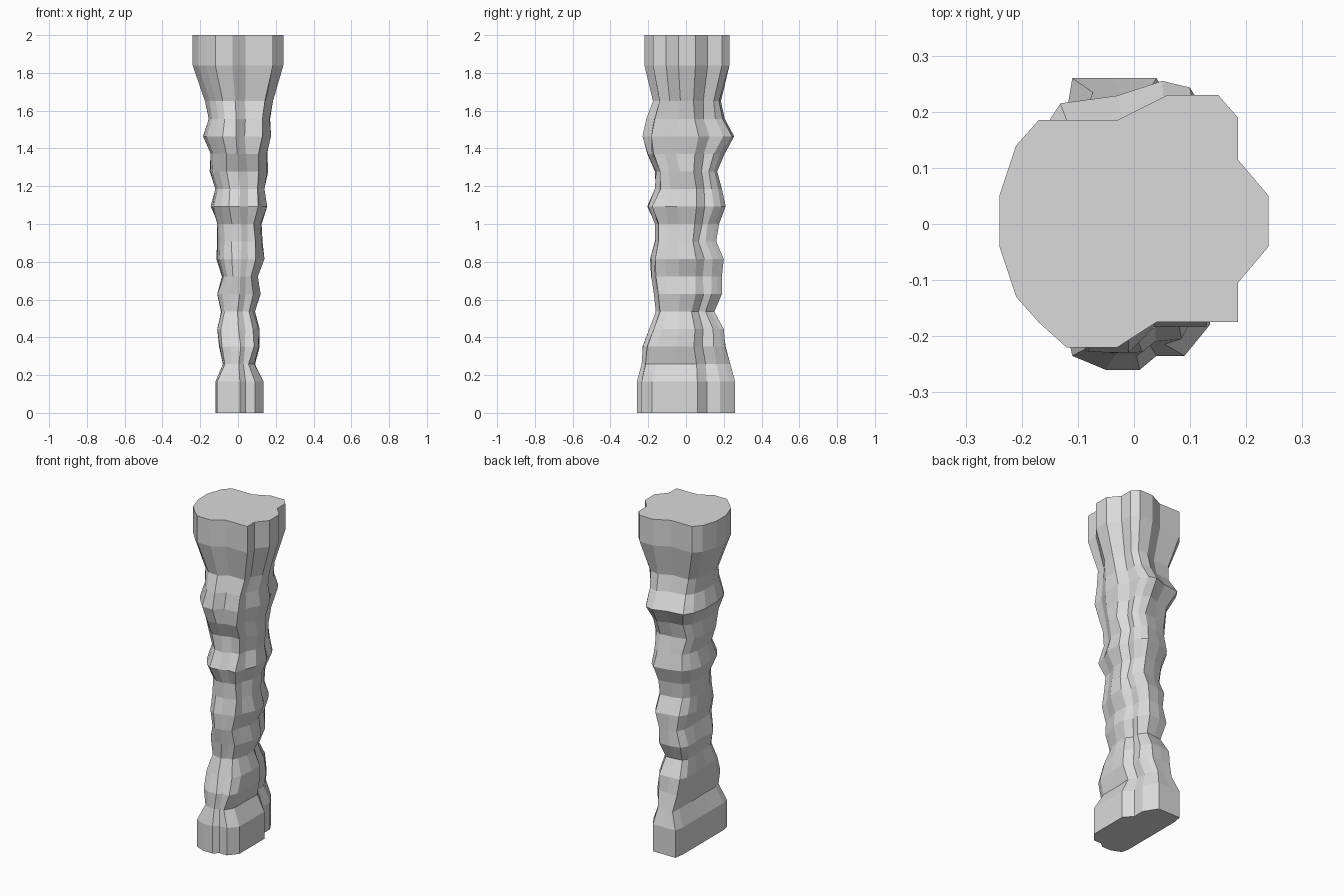
import bpy
import bmesh
import random
from mathutils import Vector

default_cube = bpy.data.objects.get("Cube")
if default_cube:
    bpy.data.objects.remove(default_cube, do_unlink=True)

random.seed(4)

# Lobed outlines of the wide head, the grooved middle and the long narrow foot,
# in hundredths, listed point for point so that the column can be lofted
HEAD = [(24, 5), (18.5, 11.5), (18.5, 19), (15, 23), (6, 23), (-3, 18.5),
        (-17, 18.5), (-21, 14), (-24, 5), (-24, -4), (-21, -13), (-17, -17.5),
        (-12, -22), (-3, -22), (4, -17.5), (18.5, -17.5), (18.5, -10.5), (24, -4)]
MIDDLE = [(13, 5), (10, 9), (10, 13), (8, 16.5), (6, 19), (-2, 18),
          (-8, 16), (-11, 12), (-12, 6), (-12, -4), (-11, -10), (-8, -15),
          (-4, -18), (1, -18), (5, -16), (9, -15.5), (10, -10), (13, -4)]
FOOT = [(13.5, 6), (9, 11), (9, 18), (6, 23), (4, 26), (-4, 26),
        (-11, 26), (-12, 20), (-12, 7), (-12, -6), (-12, -19), (-11, -23.5),
        (-5, -26), (1, -26), (4, -23.5), (9, -23.5), (13.5, -18), (13.5, -5)]

# Extents of each waist ring in hundredths: left, right, front, back
WAIST = [(-12, 13.5, -26, 26), (-8, 9, -23.5, 23.5), (-10, 11.5, -23, 21),
         (-11, 11.5, -19.5, 20), (-9, 9, -16, 15), (-11, 12, -17, 19),
         (-8.5, 10.5, -18.5, 19), (-11.5, 14, -19, 20), (-11, 13, -16.5, 16),
         (-11, 12.5, -16.5, 17.5), (-14.5, 15.5, -20.5, 21), (-12, 14, -16.5, 19),
         (-15, 16, -16.5, 16.5), (-14.5, 15.5, -20.5, 20.5), (-18.5, 17.5, -23, 25.5),
         (-15.5, 17, -21, 20.5), (-17.5, 18.5, -17.5, 18.5)]
WAIST_BOTTOM, WAIST_TOP = 0.165, 1.65
HEAD_BOTTOM, HEAD_TOP = 1.84, 2.0


def to_units(outline):
    return [Vector(point) / 100 for point in outline]


def mix(first, second, amount):
    return [a.lerp(b, amount) for a, b in zip(to_units(first), to_units(second))]


def fit_axis(values, low, high):
    """Stretch a list of coordinates so that it spans low to high."""
    start, end = min(values), max(values)
    return [low + (value - start) * (high - low) / (end - start) for value in values]


def waist_outline(index):
    """Blend foot, middle and head, roughen the ring and fit its extents."""
    half = len(WAIST) // 2
    if index < half:
        outline = mix(FOOT, MIDDLE, index / half)
    else:
        outline = mix(MIDDLE, HEAD, ((index - half) / (len(WAIST) - half)) ** 2)
    roughness = 0.005 if index else 0
    points = [point + Vector((random.uniform(-1, 1), random.uniform(-1, 1))) * roughness
              for point in outline]
    left, right, front, back = (extent / 100 for extent in WAIST[index])
    xs = fit_axis([point.x for point in points], left, right)
    ys = fit_axis([point.y for point in points], front, back)
    return list(zip(xs, ys))


def add_ring(mesh, outline, height):
    return [mesh.verts.new((x, y, height)) for x, y in outline]


def bridge(mesh, lower, upper):
    count = len(lower)
    for i in range(count):
        j = (i + 1) % count
        mesh.faces.new((lower[i], lower[j], upper[j], upper[i]))


# Stack the rings from the straight foot, through the waist, to the straight head
mesh = bmesh.new()
rings = [add_ring(mesh, to_units(FOOT), 0)]
step = (WAIST_TOP - WAIST_BOTTOM) / (len(WAIST) - 1)
for index in range(len(WAIST)):
    rings.append(add_ring(mesh, waist_outline(index), WAIST_BOTTOM + index * step))
for height in (HEAD_BOTTOM, HEAD_TOP):
    rings.append(add_ring(mesh, to_units(HEAD), height))

# Skin the column and close both ends
for lower, upper in zip(rings, rings[1:]):
    bridge(mesh, lower, upper)
mesh.faces.new(list(reversed(rings[0])))
mesh.faces.new(rings[-1])
bmesh.ops.recalc_face_normals(mesh, faces=mesh.faces[:])

data = bpy.data.meshes.new("rock_column")
mesh.to_mesh(data)
mesh.free()
column = bpy.data.objects.new("rock_column", data)
bpy.context.collection.objects.link(column)

# Plain grey stone
stone = bpy.data.materials.new("grey_stone")
stone.use_nodes = True
grey = (0.7, 0.7, 0.7, 1)
stone.diffuse_color = grey
stone.node_tree.nodes["Principled BSDF"].inputs["Base Color"].default_value = grey
data.materials.append(stone)
